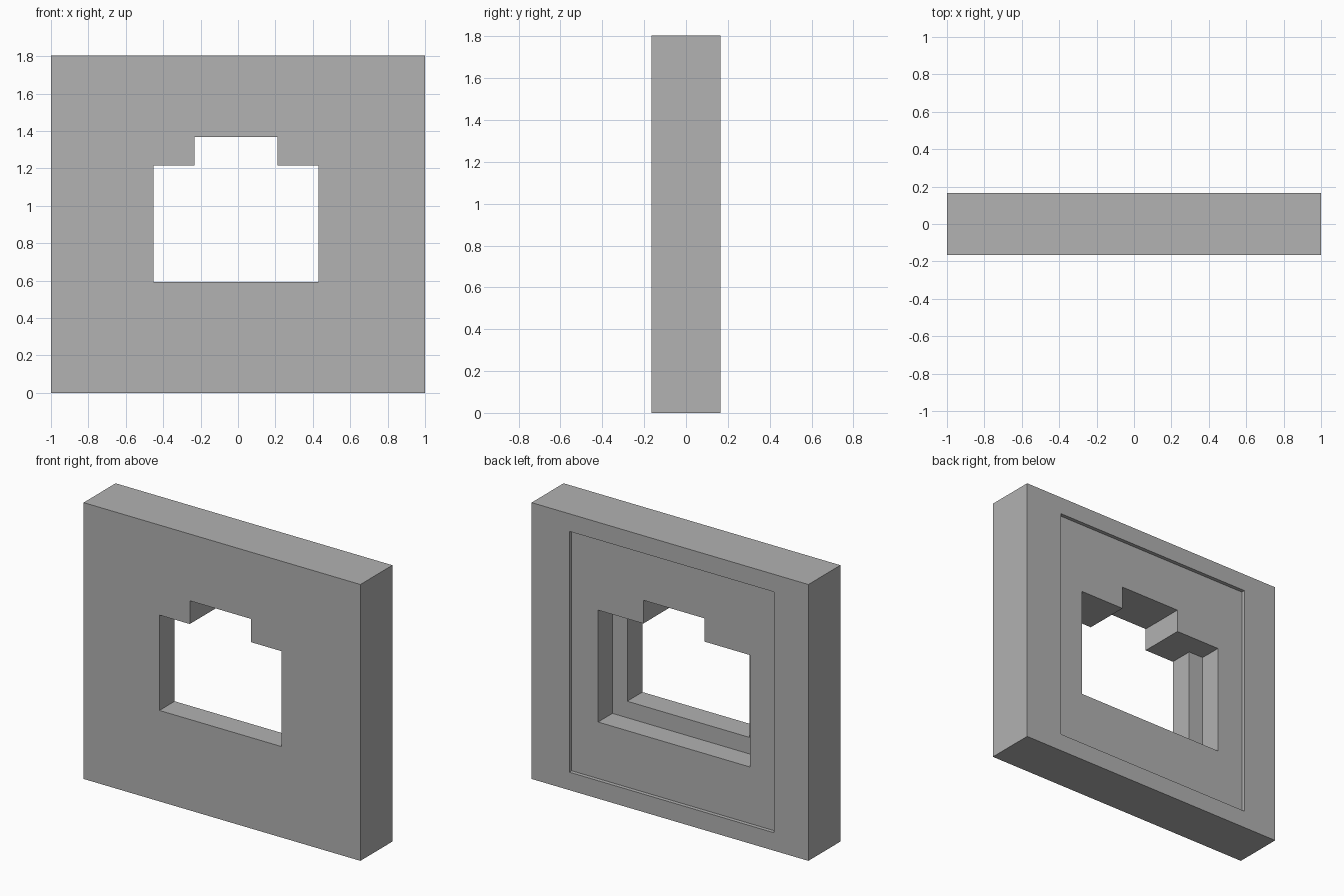
import bpy
import bmesh

cube = bpy.data.objects.get("Cube")
if cube:
    bpy.data.objects.remove(cube, do_unlink=True)

HALF_DEPTH = 0.165
HEIGHT = 1.805
LEDGE_Y = -0.008      # where the narrow opening meets the wider rear pocket
RECESS_Y = 0.14       # floor of the shallow rear recess
OUTSIDE = 0.3         # cutters run past the panel to here

grey = bpy.data.materials.new("plain grey")
grey.use_nodes = True
colour = (0.445, 0.445, 0.445, 1)
grey.diffuse_color = colour
grey.node_tree.nodes["Principled BSDF"].inputs["Base Color"].default_value = colour


def prism(name, profile, y0, y1):
    """Extrude an x-z profile from y0 to y1."""
    bm = bmesh.new()
    face = bm.faces.new([bm.verts.new((x, y0, z)) for x, z in profile])
    moved = bmesh.ops.extrude_face_region(bm, geom=[face])["geom"]
    verts = [v for v in moved if isinstance(v, bmesh.types.BMVert)]
    bmesh.ops.translate(bm, verts=verts, vec=(0, y1 - y0, 0))
    bmesh.ops.recalc_face_normals(bm, faces=bm.faces)
    mesh = bpy.data.meshes.new(name)
    bm.to_mesh(mesh)
    bm.free()
    mesh.materials.append(grey)
    obj = bpy.data.objects.new(name, mesh)
    bpy.context.collection.objects.link(obj)
    return obj


def rectangle(x0, x1, z0, z1):
    return [(x0, z0), (x1, z0), (x1, z1), (x0, z1)]


def notched(x0, x1, z0):
    """Opening with a raised notch in the middle of its top edge."""
    return [(x0, z0), (x1, z0), (x1, 1.217), (0.21, 1.217),
            (0.21, 1.369), (-0.233, 1.369), (-0.233, 1.217), (x0, 1.217)]


def cut(target, cutter):
    mod = target.modifiers.new(cutter.name, "BOOLEAN")
    mod.operation = "DIFFERENCE"
    mod.solver = "EXACT"
    mod.object = cutter
    bpy.context.view_layer.objects.active = target
    bpy.ops.object.modifier_apply(modifier=mod.name)
    bpy.data.objects.remove(cutter, do_unlink=True)


# Solid panel
panel = prism("wall_panel", rectangle(-1, 1, 0, HEIGHT), -HALF_DEPTH, HALF_DEPTH)

# Shallow recess on the back, then the wider pocket, then the front opening
cut(panel, prism("rear_recess", rectangle(-0.753, 0.728, 0.117, 1.69), RECESS_Y, OUTSIDE))
cut(panel, prism("rear_pocket", notched(-0.56, 0.537, 0.486), LEDGE_Y, OUTSIDE))
cut(panel, prism("front_opening", notched(-0.452, 0.43, 0.594), -OUTSIDE, OUTSIDE))
